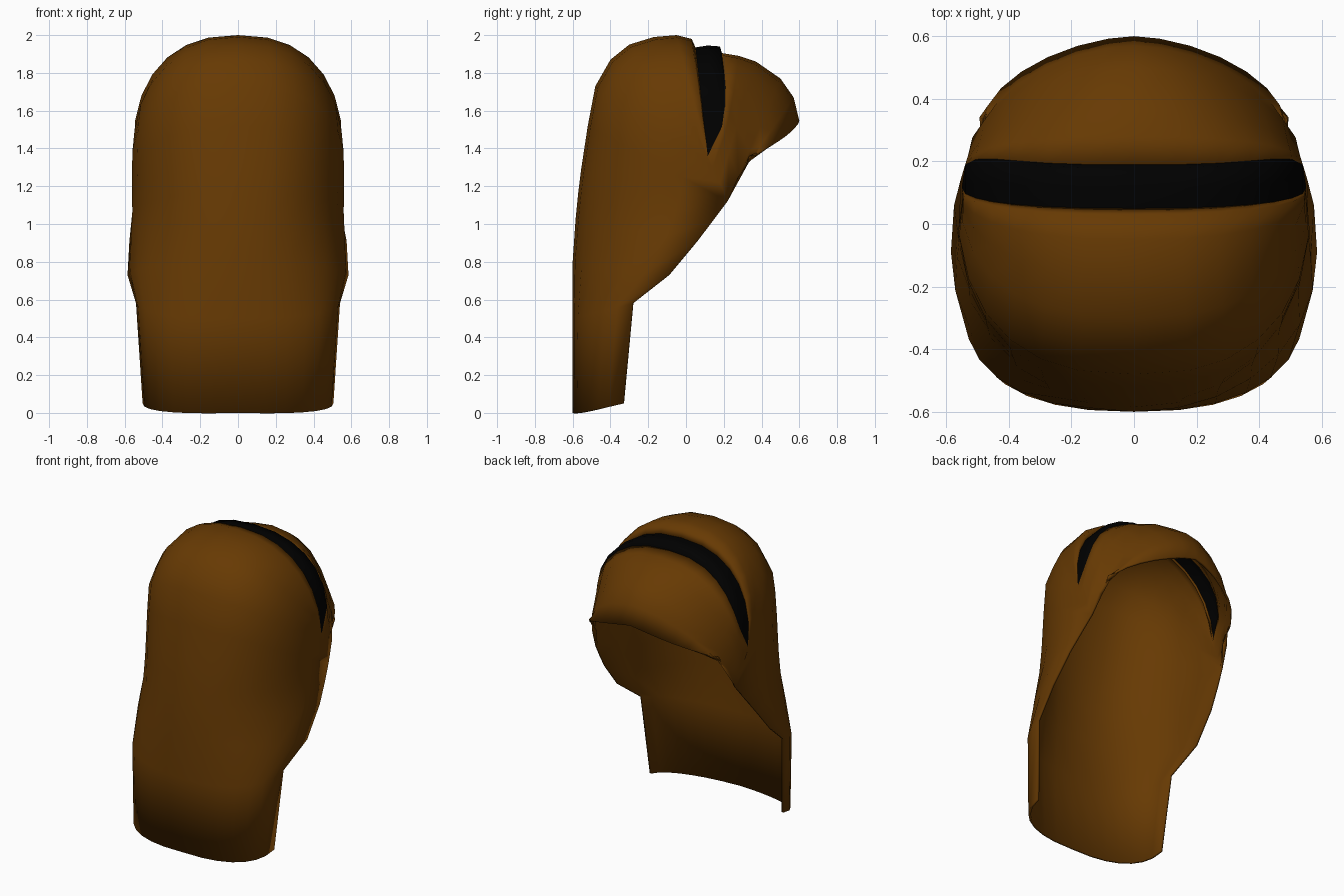
import bpy
import bmesh
from math import sin, cos, pi

if "Cube" in bpy.data.objects:
    bpy.data.objects.remove(bpy.data.objects["Cube"], do_unlink=True)


def material(name, rgb):
    m = bpy.data.materials.new(name)
    m.use_nodes = True
    m.diffuse_color = (*rgb, 1)
    node = next(n for n in m.node_tree.nodes if n.type == "BSDF_PRINCIPLED")
    node.inputs["Base Color"].default_value = (*rgb, 1)
    node.inputs["Roughness"].default_value = 0.8
    return m


brown = material("hair brown", (0.135, 0.042, 0.001))
black = material("band black", (0, 0, 0))

HALF = 7  # segments from the middle to each side


def arc(middle, side, power=2.4, flare=0, bulge=0, droop=0):
    """Rounded arc from the right side over the middle to the left side.

    flare widens it near its ends, bulge pushes it back there, droop lowers it between.
    """
    my, mz = middle
    sx, sy, sz = side
    points = []
    for i in range(-HALF, HALF + 1):
        t = abs(i) / HALF * pi / 2
        s = sin(t) ** (2 / power)
        c = cos(t) ** (2 / power) if abs(i) < HALF else 0
        near_end = s ** 3 * c ** 0.35
        x = (sx * s + flare * near_end) * (1 if i > 0 else -1)
        y = sy + (my - sy) * c + bulge * near_end
        z = sz + (mz - sz) * c - droop * s * c
        points.append((x, y, z))
    return points


def loft(bm, rows):
    """Skin a sheet through a list of arcs."""
    grid = [[bm.verts.new(p) for p in row] for row in rows]
    for low, high in zip(grid, grid[1:]):
        for i in range(2 * HALF):
            bm.faces.new((low[i], low[i + 1], high[i + 1], high[i]))


def sheet(name, mat, *sections):
    bm = bmesh.new()
    for rows in sections:
        loft(bm, rows)
    bmesh.ops.remove_doubles(bm, verts=bm.verts, dist=0.0005)
    mesh = bpy.data.meshes.new(name)
    bm.to_mesh(mesh)
    bm.free()
    mesh.materials.append(mat)
    ob = bpy.data.objects.new(name, mesh)
    bpy.context.collection.objects.link(ob)
    for f in mesh.polygons:
        f.use_smooth = True
    return ob


# Side seam below the band tip, shared by the long hair and the fringe
tip = (0.55, 0.115, 1.36)
seam_high = (0.548, 0.14, 1.30)
seam_mid = (0.54, 0.18, 1.22)
seam_low = (0.53, 0.22, 1.12)
edge_mid = (0.49, 0.28, 1.25)
corner = (0.48, 0.335, 1.36)

# Long hair: from the bottom hem up over the crown
long_rows = [
    arc((-0.6, 0.0), (0.505, -0.33, 0.05), 2.4, droop=0.012),
    arc((-0.6, 0.5), (0.54, -0.28, 0.58), 2.3),
    arc((-0.6, 0.8), (0.585, -0.09, 0.73), 2.1),
    arc((-0.585, 1.02), (0.575, 0.06, 0.91), 2.2, flare=0.005),
    arc((-0.57, 1.17), (0.553, 0.145, 1.02), 2.4, flare=0.03),
    arc((-0.555, 1.29), seam_low, 2.6, flare=0.065),
    arc((-0.52, 1.52), seam_low, 2.7, flare=0.065),
    arc((-0.48, 1.73), seam_mid, 2.7, flare=0.045),
    arc((-0.4, 1.87), seam_mid, 2.6, flare=0.04),
    arc((-0.3, 1.95), seam_high, 2.5, flare=0.018),
    arc((-0.17, 1.99), seam_high, flare=0.016),
    arc((-0.05, 2.0), tip, flare=0.012),
    arc((0.03, 1.98), tip, flare=0.01),
    arc((0.05, 1.935), tip),
]

# Fringe: from the band out to its hem
fringe_rows = [
    arc((0.19, 1.905), tip, bulge=0.09),
    arc((0.28, 1.89), seam_high, 2.3, bulge=0.04),
    arc((0.37, 1.86), seam_mid, 2.15),
    arc((0.5, 1.77), seam_low, 1.9),
    arc((0.57, 1.67), edge_mid, 1.75),
    arc((0.6, 1.545), corner, 1.7, droop=0.07),
]
hair = sheet("hair", brown, long_rows, fringe_rows)
shell = hair.modifiers.new("thickness", "SOLIDIFY")
shell.thickness = 0.015
shell.offset = -1

# Headband filling the crease
sheet("headband", black, [
    long_rows[-1],
    arc((0.115, 1.945), tip, bulge=0.03),
    arc((0.18, 1.94), tip, bulge=0.085),
    fringe_rows[0],
])
